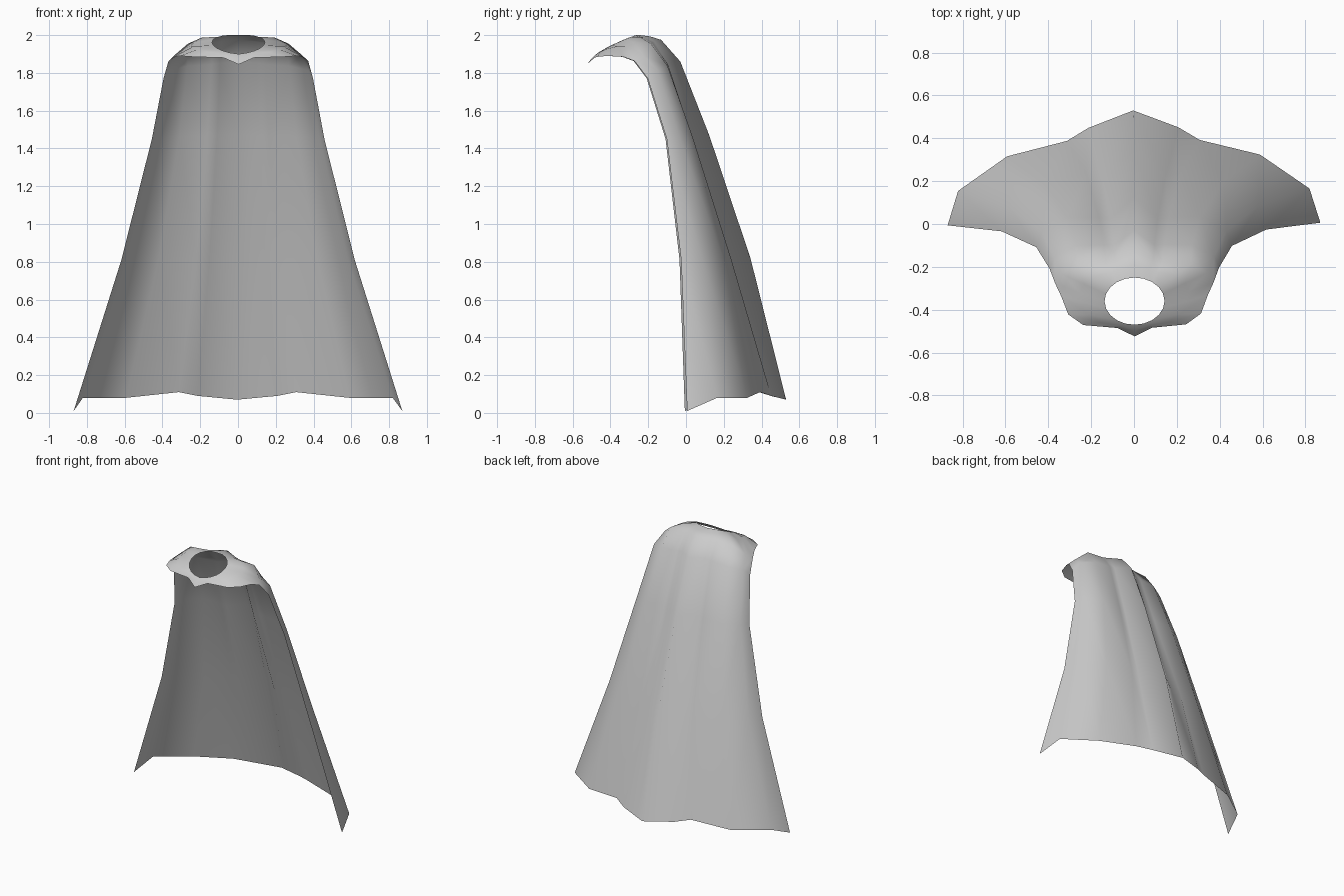
import bpy
import bmesh
import math
from mathutils import Vector

default_cube = bpy.data.objects.get("Cube")
if default_cube:
    bpy.data.objects.remove(default_cube, do_unlink=True)


def make_material(name, colour):
    material = bpy.data.materials.new(name)
    material.use_nodes = True
    material.diffuse_color = colour
    shader = next(node for node in material.node_tree.nodes if node.type == "BSDF_PRINCIPLED")
    shader.inputs["Base Color"].default_value = colour
    return material


def bridge(mesh, lower, upper):
    """Join two rows of vertices with quads."""
    for left, right, upper_left, upper_right in zip(lower, lower[1:], upper, upper[1:]):
        mesh.faces.new((left, upper_left, upper_right, right))


# Scalloped hem, from the middle of the back to the front edge
hem = [Vector(point) for point in (
    (0, .53, .07), (.21, .45, .09), (.31, .39, .11),
    (.59, .32, .08), (.82, .16, .08), (.87, 0, .01))]
hem_depth = hem[0].y


def drape_row(width, depth, shift, height, rise, pleat, power=1):
    """Shrink the hem into a higher row, pressed in beside the ridge down the back."""
    row = [Vector((point.x * width,
                   point.y * depth + shift,
                   height + rise * (point.y / hem_depth) ** power))
           for point in hem]
    for point, press in zip(row[1:], pleat):
        point.y -= press
    return row


# Hanging cloth, up to the shoulders
rows = [
    hem,
    drape_row(width=.71, depth=.7, shift=-.03, height=.81, rise=.01, pleat=(.06, .006)),
    drape_row(width=.525, depth=.43, shift=-.105, height=1.45, rise=.02, pleat=(.065, .033)),
    drape_row(width=.455, depth=.33, shift=-.205, height=1.77, rise=.09,
              pleat=(.042, .02), power=.6),
    drape_row(width=.425, depth=.27, shift=-.275, height=1.863, rise=.112,
              pleat=(.015, .01), power=.5),
]
# Rounded shoulder corner
rows[-1][3] += Vector((.015, 0, .005))
rows[-1][4] += Vector((-.012, 0, -.03))

# Collar edge, running from the shoulder to the point at the throat
collar_front = [Vector(point) for point in (
    (.342, -.335, 1.885), (.31, -.42, 1.89), (.24, -.47, 1.885),
    (.08, -.485, 1.88), (0, -.525, 1.845))]

cape_mesh = bmesh.new()
drape = [[cape_mesh.verts.new(point) for point in row] for row in rows]
for lower, upper in zip(drape, drape[1:]):
    bridge(cape_mesh, lower, upper)

# Collar, closing in on a tilted oval neck opening
collar_edge = drape[-1] + [cape_mesh.verts.new(point) for point in collar_front]
collar_middle = []
neck_opening = []
for index, outer in enumerate(collar_edge):
    angle = math.pi * index / (len(collar_edge) - 1)
    side, back = math.sin(angle), math.cos(angle)
    if index in (0, len(collar_edge) - 1):
        side = 0
    neck = Vector((.14 * side, .11 * back - .36, 1.95 + .05 * back + .012 * side))
    middle = outer.co.lerp(neck, .5)
    middle.z += .006 + .024 * side ** 4
    collar_middle.append(cape_mesh.verts.new(middle))
    neck_opening.append(cape_mesh.verts.new(neck))
bridge(cape_mesh, collar_edge, collar_middle)
bridge(cape_mesh, collar_middle, neck_opening)

bmesh.ops.recalc_face_normals(cape_mesh, faces=cape_mesh.faces)
# Keep the outside of the cloth facing outwards
cape_mesh.faces.ensure_lookup_table()
if cape_mesh.faces[0].normal.y < 0:
    bmesh.ops.reverse_faces(cape_mesh, faces=cape_mesh.faces)
for face in cape_mesh.faces:
    face.smooth = True

cape_data = bpy.data.meshes.new("cape")
cape_mesh.to_mesh(cape_data)
cape_mesh.free()
cape_data.materials.append(make_material("grey cloth", (.6, .6, .6, 1)))
cape = bpy.data.objects.new("cape", cape_data)
bpy.context.collection.objects.link(cape)

# Other half of the cape, hanging with a very slight turn
mirror = cape.modifiers.new("mirror", "MIRROR")
mirror.use_axis[0] = True
mirror.use_clip = True
mirror.merge_threshold = .001
cape.rotation_euler.z = .007
